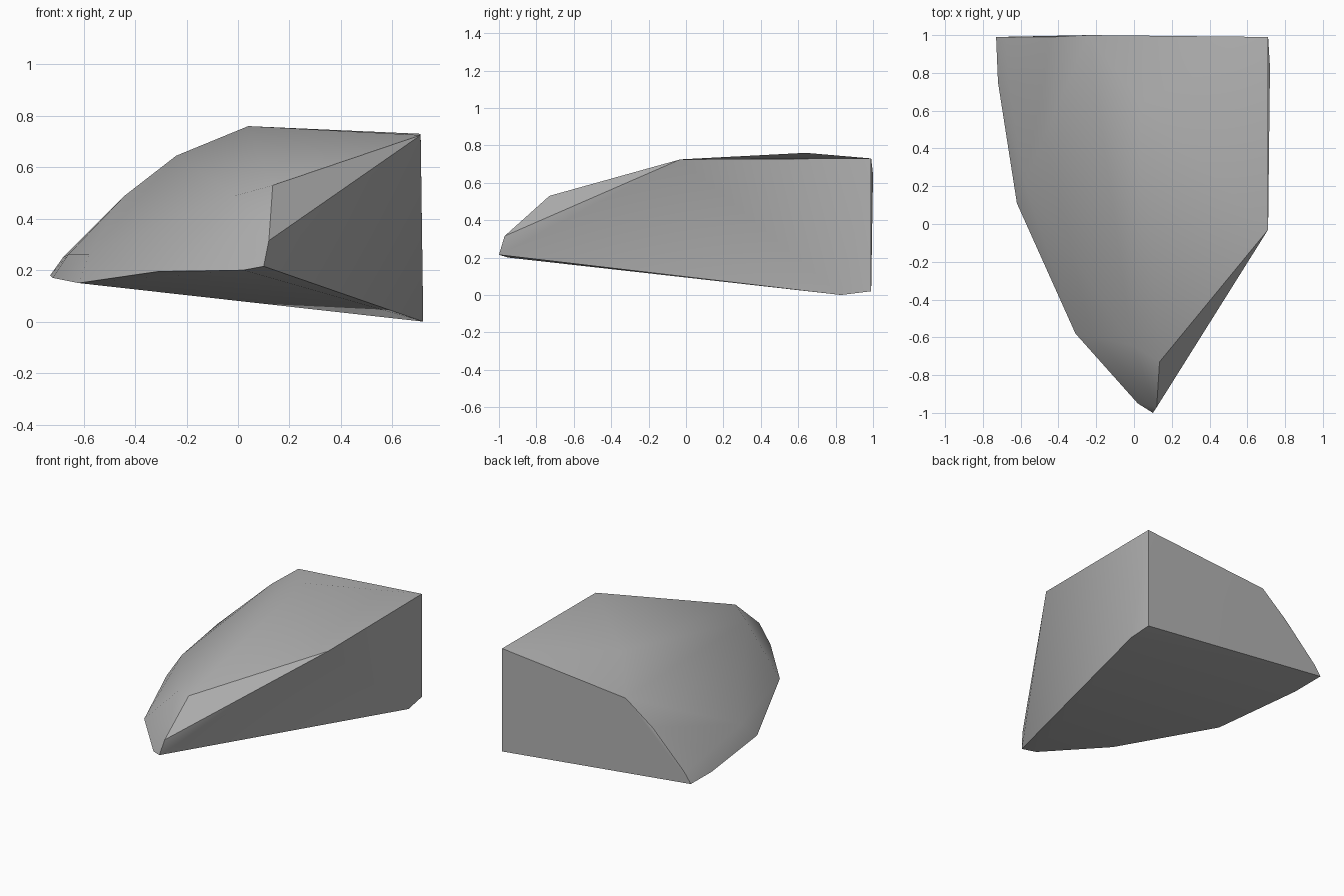
import bpy
import bmesh
import math

cube = bpy.data.objects.get("Cube")
if cube:
    bpy.data.objects.remove(cube, do_unlink=True)

# Stone colour
stone = bpy.data.materials.new("grey_stone")
stone.use_nodes = True
grey = (0.45, 0.45, 0.45, 1)
stone.diffuse_color = grey
shader = next(n for n in stone.node_tree.nodes if n.type == 'BSDF_PRINCIPLED')
shader.inputs["Base Color"].default_value = grey
shader.inputs["Roughness"].default_value = 0.9

# Corners of the broken back face
back = [(.71, .99, .02), (.71, .99, .73), (-.24, 1, .645),
        (-.44, .99, .49), (-.68, .99, .25), (-.73, .99, .18)]

# Rim of the sloping underside, from the heel round to the tip
underside = [(.72, .83, 0), (-.72, .75, .17), (-.62, .11, .15),
             (-.31, -.58, .195), (.02, -.95, .2), (.1, -1, .215)]

# Crest, nose and rounded flank
crest = [(.71, -.03, .725), (.04, .64, .76), (.135, -.73, .53),
         (.12, -.97, .315), (-.01, -.64, .49)]
flank = [(-.66, .72, .26), (-.58, .22, .26)]

# The chipped stone is the convex skin over those corners
bm = bmesh.new()
for corner in back + underside + crest + flank:
    bm.verts.new(corner)
hull = bmesh.ops.convex_hull(bm, input=bm.verts)
loose = {g for g in hull["geom_interior"] + hull["geom_unused"]
         if isinstance(g, bmesh.types.BMVert)}
bmesh.ops.delete(bm, geom=list(loose), context='VERTS')
bmesh.ops.recalc_face_normals(bm, faces=bm.faces)

mesh = bpy.data.meshes.new("rock_shard")
bm.to_mesh(mesh)
bm.free()
mesh.materials.append(stone)
rock = bpy.data.objects.new("rock_shard", mesh)
bpy.context.collection.objects.link(rock)

# Soft flank, crisp broken edges
bpy.ops.object.select_all(action='DESELECT')
rock.select_set(True)
bpy.context.view_layer.objects.active = rock
bpy.ops.object.shade_smooth_by_angle(angle=math.radians(38))
